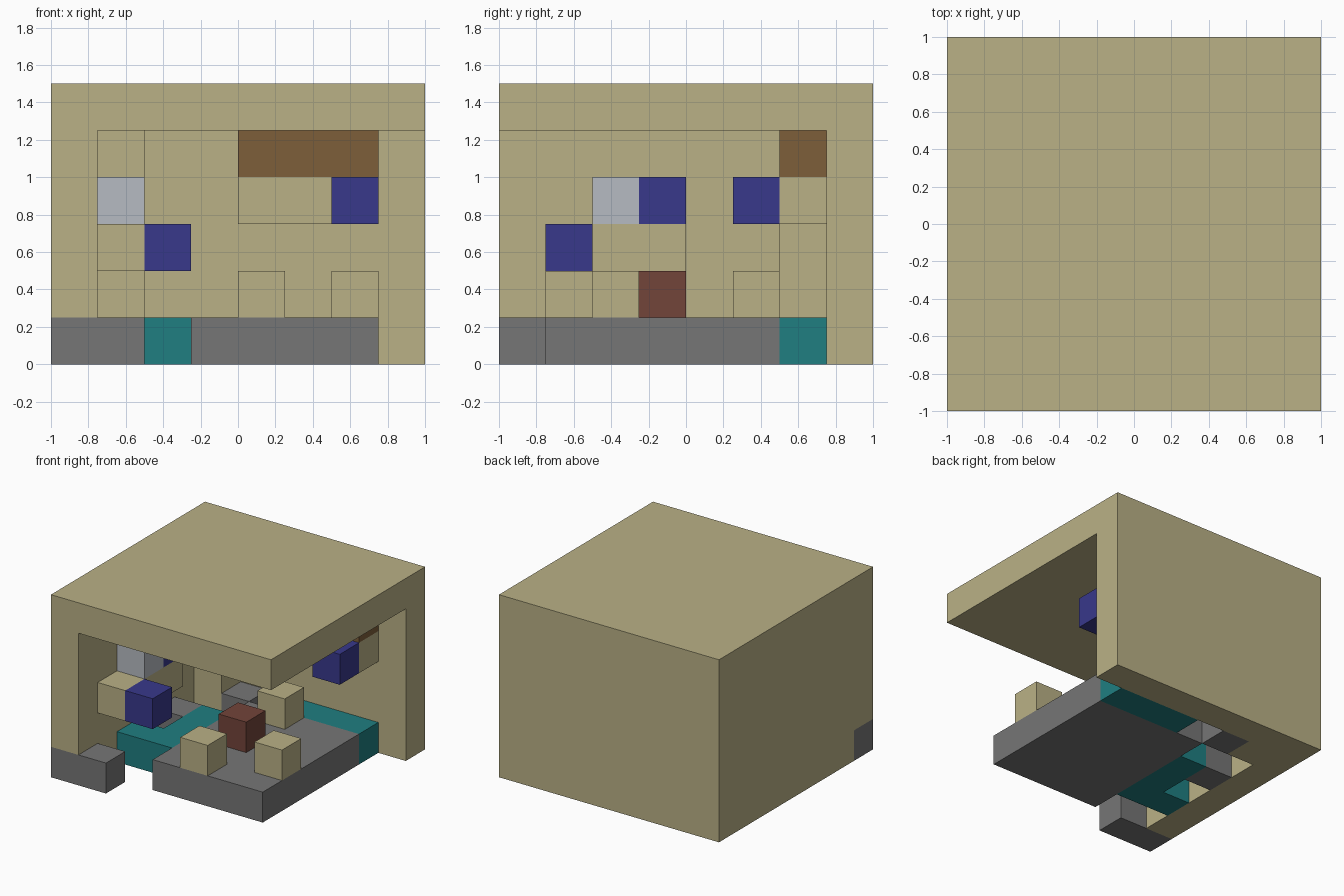
import bpy
import bmesh
from mathutils import Matrix, Vector

CELL = 0.25

cube = bpy.data.objects.get("Cube")
if cube:
    bpy.data.objects.remove(cube)


def material(name, rgb):
    mat = bpy.data.materials.new(name)
    mat.use_nodes = True
    color = (*rgb, 1)
    mat.diffuse_color = color
    bsdf = mat.node_tree.nodes["Principled BSDF"]
    bsdf.inputs["Base Color"].default_value = color
    bsdf.inputs["Roughness"].default_value = 0.9
    return mat


sand = material("sand", (0.49, 0.44, 0.24))
stone = material("stone grey", (0.18, 0.18, 0.18))
silver = material("silver", (0.47, 0.50, 0.54))
blue = material("deep blue", (0.04, 0.04, 0.26))
teal = material("teal", (0.014, 0.21, 0.22))
brown = material("brown", (0.205, 0.112, 0.042))
red = material("red brown", (0.17, 0.058, 0.042))


def block(name, mat, start, size=(1, 1, 1)):
    """Box given by its first grid cell and its size in cells."""
    size = Vector(size)
    center = (Vector(start) + size / 2 - Vector((4, 4, 0))) * CELL
    bm = bmesh.new()
    bmesh.ops.create_cube(bm, size=CELL, matrix=Matrix.Translation(center)
                          @ Matrix.Diagonal((*size, 1)))
    mesh = bpy.data.meshes.new(name)
    bm.to_mesh(mesh)
    bm.free()
    mesh.materials.append(mat)
    obj = bpy.data.objects.new(name, mesh)
    bpy.context.collection.objects.link(obj)
    return obj


# Shell: roof and two walls, open at the front and one side
block("roof", sand, (0, 0, 5), (8, 8, 1))
block("back_wall", sand, (0, 7, 0), (8, 1, 5))
block("side_wall", sand, (0, 1, 0), (1, 6, 5))
block("side_wall_front", sand, (0, 0, 1), (1, 1, 4))
block("corner_column", sand, (1, 6, 0), (1, 1, 5))

# Ground: paved floor, loose stones and the water channel
block("floor", stone, (3, 1, 0), (4, 5, 1))
block("front_step", stone, (0, 0, 0), (2, 1, 1))
block("side_stone", stone, (1, 4, 0))
block("back_stone", stone, (2, 6, 0))
block("channel_front", teal, (1, 2, 0), (2, 1, 1))
block("channel_side", teal, (2, 3, 0), (1, 2, 1))
block("channel_back", teal, (4, 6, 0), (3, 1, 1))

# Stools around the small table
for n, cell in enumerate([(4, 1, 1), (6, 2, 1), (4, 5, 1)]):
    block(f"stool_{n + 1}", sand, cell)
block("table", red, (4, 3, 1))

# Side shelf with its items
block("side_shelf", sand, (1, 1, 2), (1, 3, 1))
block("shelf_front_item", blue, (2, 1, 2))
block("shelf_silver_item", silver, (1, 2, 3))
block("shelf_blue_item", blue, (1, 3, 3))

# Back shelf with its beam
block("back_shelf", sand, (4, 6, 3), (3, 1, 1))
block("back_beam", brown, (4, 6, 4), (3, 1, 1))
block("back_shelf_item", blue, (6, 5, 3))
